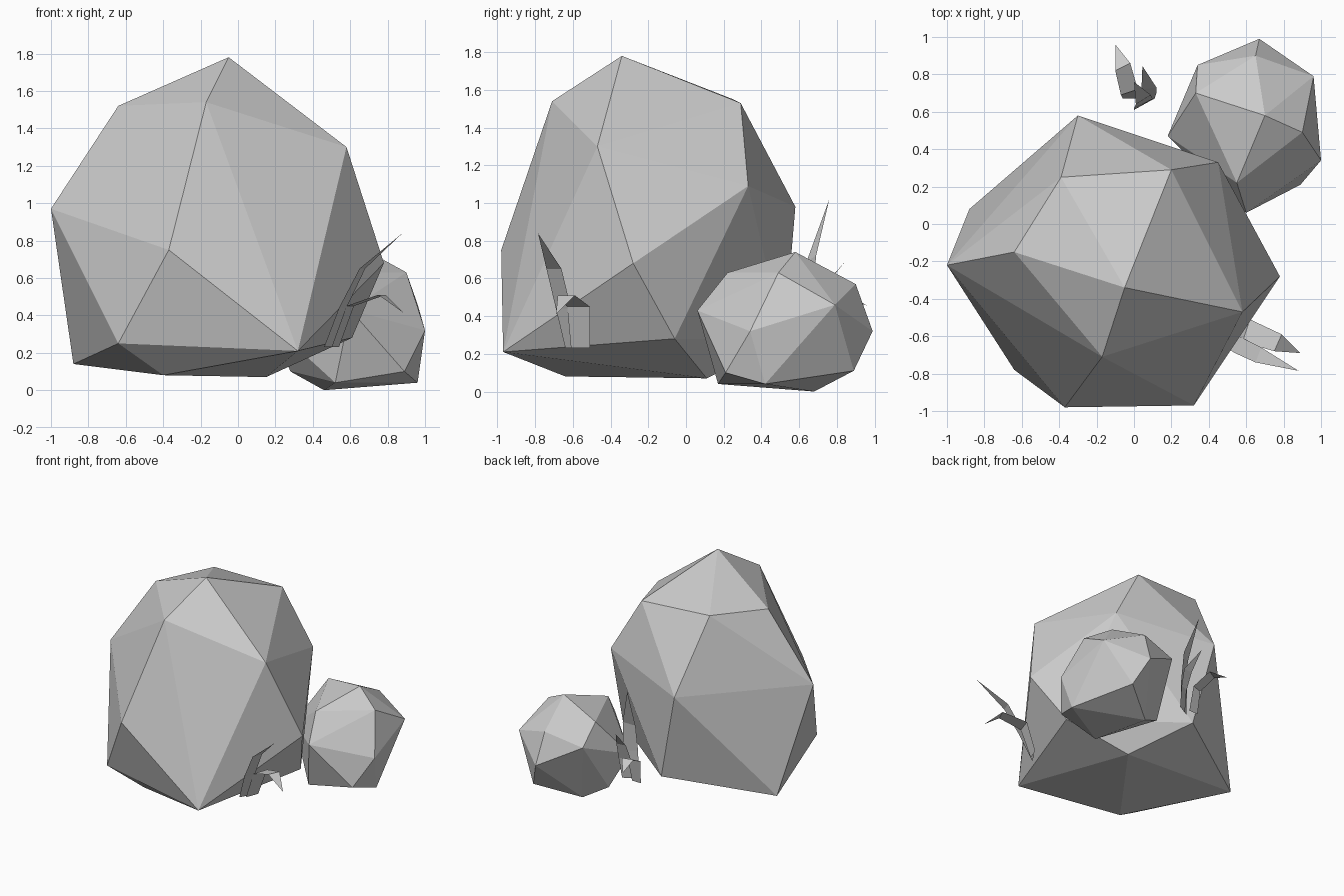
import bpy, bmesh


def rock(name, corners):
    """Faceted boulder: convex hull round a few corner points."""
    bm = bmesh.new()
    for c in corners:
        bm.verts.new(c)
    res = bmesh.ops.convex_hull(bm, input=bm.verts[:])
    loose = [v for v in bm.verts if not v.link_faces]
    bmesh.ops.delete(bm, geom=loose, context='VERTS')
    bmesh.ops.recalc_face_normals(bm, faces=bm.faces[:])
    finish(name, bm)


def blade(name, pairs, tip):
    """Grass blade: a strip of left/right edge pairs ending in a point."""
    bm = bmesh.new()
    rows = [[bm.verts.new(p) for p in pair] for pair in pairs]
    for (a, b), (c, d) in zip(rows, rows[1:]):
        bm.faces.new((a, b, d, c))
    bm.faces.new((rows[-1][0], rows[-1][1], bm.verts.new(tip)))
    finish(name, bm)


def finish(name, bm):
    me = bpy.data.meshes.new(name)
    bm.to_mesh(me)
    bm.free()
    bpy.context.collection.objects.link(bpy.data.objects.new(name, me))


# Large boulder: crown, shoulders, then base corners
rock("large_boulder", [
    (-.05, -.34, 1.78), (-.64, -.15, 1.52), (-.17, -.71, 1.54),
    (-.39, .25, 1.55), (.20, .29, 1.53), (.58, -.47, 1.30),
    (-1.0, -.22, .97), (-.30, .58, .98), (.45, .33, 1.09),
    (.78, -.28, .68), (-.37, -.98, .75),
    (.32, -.97, .21), (-.64, -.78, .25), (-.88, .08, .14),
    (.61, -.06, .28), (-.14, .52, .27), (-.40, -.64, .08), (.15, .11, .07)])

# Small boulder behind on the right
rock("small_boulder", [
    (.70, .58, .74), (.90, .49, .63), (.55, .22, .63), (.65, .90, .57),
    (.33, .70, .66), (.34, .85, .50), (.96, .79, .46), (.60, .06, .43),
    (.18, .47, .35), (1.0, .34, .32), (.67, .99, .32),
    (.89, .21, .10), (.76, .89, .11), (.28, .60, .10),
    (.96, .42, .04), (.52, .17, .04), (.46, .68, 0)])

# Front grass tuft
blade("front_grass_tall",
      [((.46, -.64, .23), (.50, -.57, .23)),
       ((.54, -.69, .44), (.58, -.61, .44)),
       ((.65, -.74, .65), (.68, -.66, .65))], (.88, -.785, .84))
blade("front_grass_bent",
      [((.50, -.61, .23), (.54, -.51, .23)),
       ((.58, -.63, .45), (.62, -.51, .45)),
       ((.75, -.68, .51), (.79, -.59, .51))], (.89, -.69, .41))

# Back grass tuft
blade("back_grass_tall",
      [((.00, .61, .25), (.09, .66, .25)),
       ((.00, .62, .48), (.10, .67, .48)),
       ((.01, .64, .69), (.09, .69, .72))], (0, .76, 1.02))
blade("back_grass_short",
      [((.03, .63, .25), (.11, .67, .25)),
       ((.04, .66, .42), (.12, .70, .42)),
       ((.04, .72, .55), (.12, .73, .55))], (.045, .845, .69))
blade("back_grass_bent",
      [((-.06, .67, .25), (.02, .67, .25)),
       ((-.07, .69, .44), (.02, .72, .44)),
       ((-.10, .82, .51), (-.02, .86, .52))], (-.10, .96, .455))
